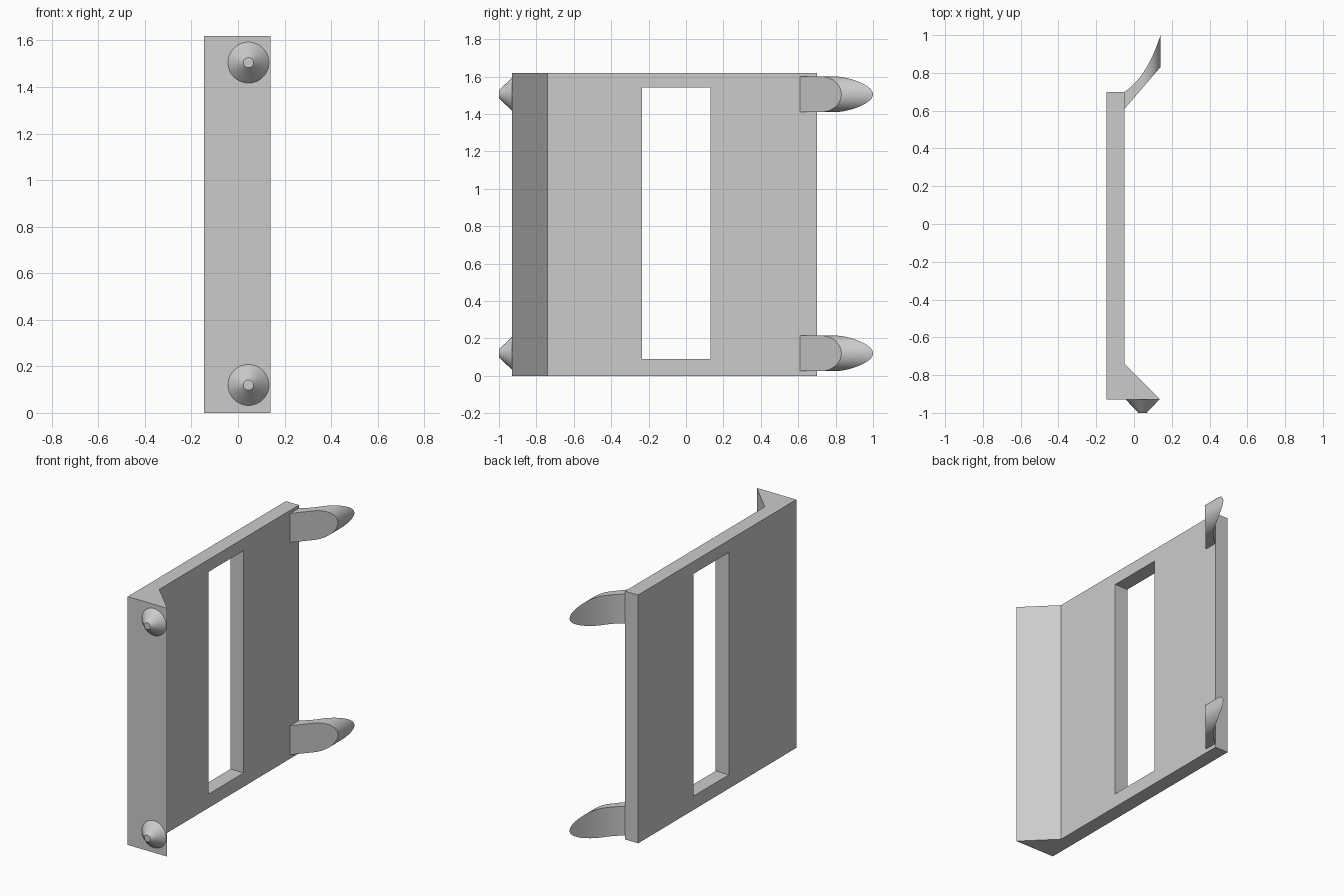
import bpy
import bmesh
import math
from mathutils import Vector

cube = bpy.data.objects.get("Cube")
if cube:
    bpy.data.objects.remove(cube, do_unlink=True)

HEIGHT = 1.62
PEG_X = 0.045           # shared centre line of pegs and hooks
RADIUS = 0.095          # half width of a hook
LEVELS = {"lower": 0.12, "upper": 1.505}

grey = bpy.data.materials.new("plain grey")
grey.use_nodes = True
colour = (0.6, 0.6, 0.6, 1)
grey.diffuse_color = colour
grey.node_tree.nodes["Principled BSDF"].inputs["Base Color"].default_value = colour


def finish(bm, name, smooth=False):
    bmesh.ops.recalc_face_normals(bm, faces=bm.faces)
    mesh = bpy.data.meshes.new(name)
    bm.to_mesh(mesh)
    bm.free()
    mesh.materials.append(grey)
    obj = bpy.data.objects.new(name, mesh)
    bpy.context.collection.objects.link(obj)
    bpy.ops.object.select_all(action='DESELECT')
    obj.select_set(True)
    bpy.context.view_layer.objects.active = obj
    if smooth:
        bpy.ops.object.shade_smooth_by_angle(angle=math.radians(30))
    return obj


def prism(name, outline, z0, z1):
    bm = bmesh.new()
    base = bm.faces.new([bm.verts.new((x, y, z0)) for x, y in outline])
    up = bmesh.ops.extrude_face_region(bm, geom=[base])["geom"]
    bmesh.ops.translate(bm, vec=(0, 0, z1 - z0),
                        verts=[v for v in up if isinstance(v, bmesh.types.BMVert)])
    return finish(bm, name)


# Panel with a sloped flange along its front edge
panel = prism("panel", [(-0.145, -0.93), (0.14, -0.93), (-0.05, -0.74),
                        (-0.05, 0.7), (-0.145, 0.7)], 0, HEIGHT)

# Tall rectangular opening
cutter = prism("opening_cutter", [(-0.3, -0.235), (0.1, -0.235),
                                  (0.1, 0.13), (-0.3, 0.13)], 0.09, 1.54)
cutter.hide_render = True
cut = panel.modifiers.new("opening", 'BOOLEAN')
cut.operation = 'DIFFERENCE'
cut.solver = 'EXACT'
cut.object = cutter
bpy.context.view_layer.objects.active = panel
bpy.ops.object.modifier_apply(modifier=cut.name)
bpy.data.objects.remove(cutter, do_unlink=True)


# Tapered locating pegs on the front face
def peg(name, z):
    bm = bmesh.new()
    bmesh.ops.create_cone(bm, cap_ends=True, segments=48,
                          radius1=0.088, radius2=0.022, depth=0.07)
    for v in bm.verts:
        x, y, h = v.co
        v.co = (PEG_X + x, -0.965 - h, z + y)
    finish(bm, name, smooth=True)


# Outer side of a hook: quadratic curve solved for y at a given x
def outer_y(x):
    a, b, c = Vector((-0.05, 0.7)), Vector((0.07, 0.78)), Vector((0.14, 1.0))
    lo, hi = 0.0, 1.0
    for _ in range(40):
        t = (lo + hi) / 2
        p = a * (1 - t) ** 2 + b * (2 * t * (1 - t)) + c * t ** 2
        lo, hi = (t, hi) if p.x < x else (lo, t)
    return p.y


# Hooks: round-ended tongue with a flat inner side and a curved outer side
def hook(name, z):
    stations = [(PEG_X - RADIUS * (1 - i / 10), RADIUS) for i in range(10)]
    for i in range(25):
        angle = math.pi / 2 * i / 24
        stations.append((PEG_X + RADIUS * math.sin(angle), RADIUS * math.cos(angle)))
    bm = bmesh.new()
    rings = []
    for x, h in stations:
        inner = 0.61 + (x + 0.05) * 1.16
        outer = outer_y(x)
        rings.append([bm.verts.new((x, y, z + s)) for y, s in
                      ((inner, -h), (outer, -h), (outer, h), (inner, h))])
    for r, q in zip(rings, rings[1:]):
        for k in range(4):
            n = (k + 1) % 4
            bm.faces.new((r[k], r[n], q[n], q[k]))
    bm.faces.new(rings[0])
    bmesh.ops.remove_doubles(bm, verts=bm.verts, dist=0.0001)
    finish(bm, name, smooth=True)


for level, height in LEVELS.items():
    peg(level + "_peg", height)
    hook(level + "_hook", height)
